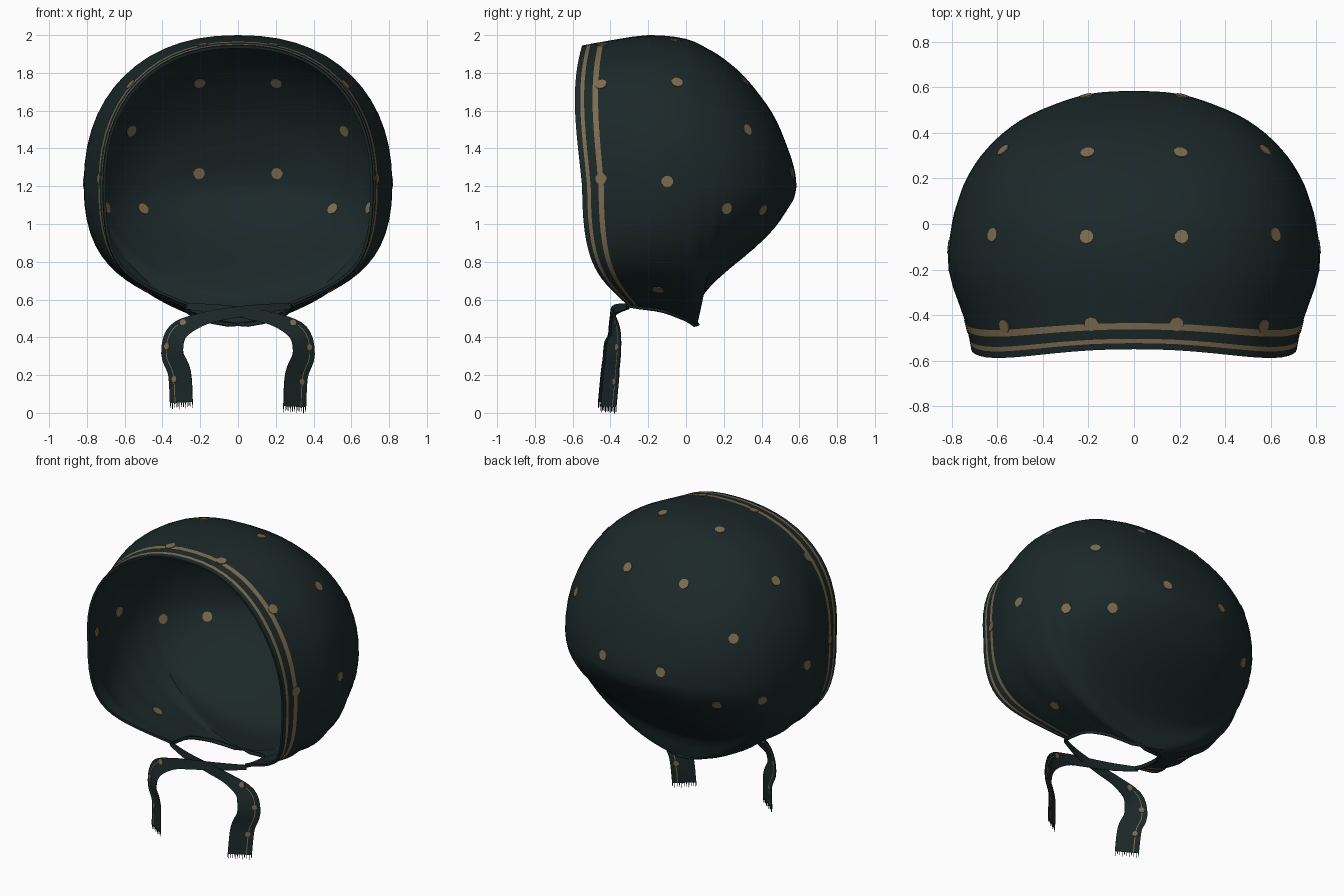
import bpy, bmesh, math
from mathutils import Vector, Matrix
from mathutils.bvhtree import BVHTree

if "Cube" in bpy.data.objects:
    bpy.data.objects.remove(bpy.data.objects["Cube"])


def material(name, rgb):
    m = bpy.data.materials.new(name)
    m.use_nodes = True
    m.diffuse_color = (*rgb, 1)
    m.node_tree.nodes["Principled BSDF"].inputs["Base Color"].default_value = (*rgb, 1)
    return m


CLOTH = material("dark teal cloth", (0.0115, 0.021, 0.0215))
GOLD = material("dull gold print", (0.2, 0.15, 0.08))


def finish(name, bm, mats, mirror=False, thickness=0, offset=-1, lining=0, smooth=True):
    """Turn a bmesh into an object, apply modifiers and shade it."""
    me = bpy.data.meshes.new(name)
    bm.to_mesh(me)
    bm.free()
    ob = bpy.data.objects.new(name, me)
    bpy.context.collection.objects.link(ob)
    for m in mats:
        me.materials.append(m)
    bpy.ops.object.select_all(action='DESELECT')
    ob.select_set(True)
    bpy.context.view_layer.objects.active = ob
    if mirror:
        mod = ob.modifiers.new("Mirror", 'MIRROR')
        mod.merge_threshold = 0.002
        bpy.ops.object.modifier_apply(modifier=mod.name)
    if thickness:
        mod = ob.modifiers.new("Solidify", 'SOLIDIFY')
        mod.thickness = thickness
        mod.offset = offset
        mod.material_offset = lining
        mod.material_offset_rim = lining
        bpy.ops.object.modifier_apply(modifier=mod.name)
    if smooth:
        bpy.ops.object.shade_smooth_by_angle(angle=math.radians(40))
    return ob


def spline(rows, t):
    """Catmull-Rom interpolation through rows of numbers."""
    i = min(int(t), len(rows) - 2)
    f = t - i
    a, b, c, d = (rows[max(0, min(len(rows) - 1, k))] for k in range(i - 1, i + 3))
    return [0.5 * (2 * q + (r - p) * f + (2 * p - 5 * q + 4 * r - s) * f * f
                   + (3 * q - p - 3 * r + s) * f ** 3) for p, q, r, s in zip(a, b, c, d)]


def plate(bm, loc, normal, radius, depth):
    rot = normal.to_track_quat('Z', 'Y').to_matrix().to_4x4()
    bmesh.ops.create_cone(bm, cap_ends=True, segments=10, radius1=radius, radius2=radius,
                          depth=depth, matrix=Matrix.Translation(loc) @ rot)


# Hoops from face opening to back: y, top z, half width, foot x, y, z, lower fullness
HOOPS = [(-.55, 1.945, .715, .27, -.31, .57, .8), (-.43, 1.967, .741, .28, -.25, .56, .7),
         (-.2, 2, .815, .27, -.12, .54, .5), (0, 1.98, .8, .19, 0, .495, .41),
         (.12, 1.925, .767, 0, .06, .47, .4), (.2, 1.875, .735, 0, .08, .6, .5),
         (.3, 1.79, .672, 0, .17, .71, .55), (.4, 1.67, .575, 0, .36, .87, .57),
         (.48, 1.545, .455, 0, .47, .98, .56), (.55, 1.37, .28, 0, .545, 1.09, .55),
         (.578, 1.27, .15, 0, .573, 1.14, .55), (.585, 1.2, 0, 0, .585, 1.2, .55)]
MID = 1.2
SHELL = 0.015


def hoop(t):
    """Half hoop from the neck edge up to the crown."""
    y, top, w, fx, fy, fz, full = spline(HOOPS, t)
    w, fx = max(w, 0), max(fx, 0)
    h = MID - fz
    closed = 1 - min(1, fx / .27)
    p0 = Vector((w, y, MID))
    p1 = Vector((w, y, MID - h * (.7 - .15 * closed)))
    p2 = Vector((fx + (w - fx) * full,
                 y + (fy - y) * (.4 + .6 * closed), fz + .22 * h * (1 - closed)))
    p3 = Vector((fx, fy, fz))
    pts = []
    for k in range(14):
        u = k / 14
        v = 1 - u
        p = p3 * v ** 3 + p2 * 3 * v * v * u + p1 * 3 * v * u * u + p0 * u ** 3
        # soft gathers above the neck
        p.x *= 1 + .03 * math.sin(t * 6) * u * v * v * 4 * min(1, t)
        pts.append(p)
    for k in range(15):
        a = k / 14 * math.pi / 2
        c, s = max(0, math.cos(a)) ** .89, math.sin(a) ** .89
        bow = -.1 * math.sin(a) * math.cos(a) ** 2 * max(0, -y) / .55
        pts.append(Vector((w * c if k < 14 else 0, y + bow, MID + (top - MID) * s)))
    return pts


# Bonnet shell, with two printed bands behind the rim and a plain lining
stations = [0, .33, .5, .8, .97] + [1 + i / 3 for i in range(31)]
bm = bmesh.new()
grid = [[bm.verts.new(p) for p in hoop(t)] for t in stations]
for j in range(len(grid) - 1):
    for k in range(len(grid[0]) - 1):
        f = bm.faces.new((grid[j][k], grid[j + 1][k], grid[j + 1][k + 1], grid[j][k + 1]))
        f.material_index = int(j not in (1, 3))
neck = [g[0].co.copy() for g, t in zip(grid, stations) if t <= 4]
bmesh.ops.remove_doubles(bm, verts=bm.verts, dist=.0005)
bmesh.ops.recalc_face_normals(bm, faces=bm.faces)
probe = max(bm.faces, key=lambda f: f.calc_center_median().x)
if probe.normal.x < 0:
    bmesh.ops.reverse_faces(bm, faces=bm.faces)
bm.normal_update()
surface = BVHTree.FromBMesh(bm)
finish("bonnet_shell", bm, [GOLD, CLOTH], mirror=True, thickness=SHELL, lining=1)

# Printed dots, showing outside and inside the cloth
DOTS = [(.21, -.055, 1.98), (.61, -.05, 1.74), (.81, -.1, 1.225), (.21, .34, 1.78),
        (.56, .31, 1.49), (.21, .56, 1.27), (.49, .38, 1.09), (.19, -.443, 1.97),
        (.57, -.45, 1.74), (.74, -.45, 1.24), (.5, -.15, .64), (.68, .2, 1.09)]
bm = bmesh.new()
for d in DOTS:
    loc, normal, _, _ = surface.find_nearest(Vector(d))
    for shift in (.001, -SHELL - .001):
        plate(bm, loc + normal * shift, normal, .031, .006)
finish("printed_dots", bm, [GOLD], mirror=True, smooth=False)

# Gathered cord along the neck edge
cu = bpy.data.curves.new("neck_cord", 'CURVE')
cu.dimensions = '3D'
cu.bevel_depth = .011
cu.bevel_resolution = 2
path = neck + [Vector((-p.x, p.y, p.z)) for p in reversed(neck[:-1])]
sp = cu.splines.new('POLY')
sp.points.add(len(path) - 1)
for q, p in zip(sp.points, path):
    q.co = (*p, 1)
cu.materials.append(CLOTH)
bpy.context.collection.objects.link(bpy.data.objects.new("neck_cord", cu))

# Ribbon path: x, y, z, width
RIBBON = [(-.28, -.3, .565, .03), (-.12, -.36, .55, .05), (.06, -.385, .525, .06),
          (.2, -.385, .492, .07), (.32, -.38, .425, .105), (.348, -.385, .31, .115),
          (.31, -.395, .2, .12), (.3, -.41, .033, .12)]


def tie(name, side, shift, lift):
    rows = [(x, y + shift, z + lift * (i / 7) ** 4, w) for i, (x, y, z, w) in enumerate(RIBBON)]

    def frame(t):
        a, b = spline(rows, max(0, t - .05)), spline(rows, min(7, t + .05))
        tan = Vector(b[:3]) - Vector(a[:3])
        across = Vector((-tan.z, 0, tan.x)).normalized()
        across.y = .68 * across.x
        x, y, z, w = spline(rows, t)
        return Vector((x, y, z)), across * w / 2, tan.cross(across).normalized()

    def flip(v):
        return Vector((v.x * side, v.y, v.z))

    # cloth strip with a thin printed line near the outer edge
    bm = bmesh.new()
    strip = []
    for i in range(36):
        c, across, _ = frame(i / 5)
        strip.append([bm.verts.new(flip(c + across * f)) for f in (-1, 0, .5, .58, 1)])
    for i, (a, b) in enumerate(zip(strip, strip[1:])):
        for k in range(4):
            f = bm.faces.new((a[k], b[k], b[k + 1], a[k + 1]))
            f.material_index = int(k == 2 and i > 18)
    finish(name + "_ribbon", bm, [CLOTH, GOLD], thickness=.004, offset=0)

    # small printed dots
    bm = bmesh.new()
    for t in (3.6, 4.7, 6.2):
        c, across, n = frame(t)
        plate(bm, flip(c + across * .5), flip(n), .017, .009)
    finish(name + "_dots", bm, [GOLD], smooth=False)

    # frayed threads at the end
    bm = bmesh.new()
    c, across, _ = frame(7)
    for i in range(11):
        drop = .025 + .008 * (i % 3 == 0)
        p = flip(c + across * (i / 5 - 1) * .97) - Vector((0, 0, drop / 2))
        bmesh.ops.create_cone(bm, cap_ends=True, segments=4, radius1=.0015, radius2=.003,
                              depth=drop, matrix=Matrix.Translation(p))
    finish(name + "_fringe", bm, [CLOTH], smooth=False)


tie("left_tie", 1, 0, 0)
tie("right_tie", -1, -.014, .022)
